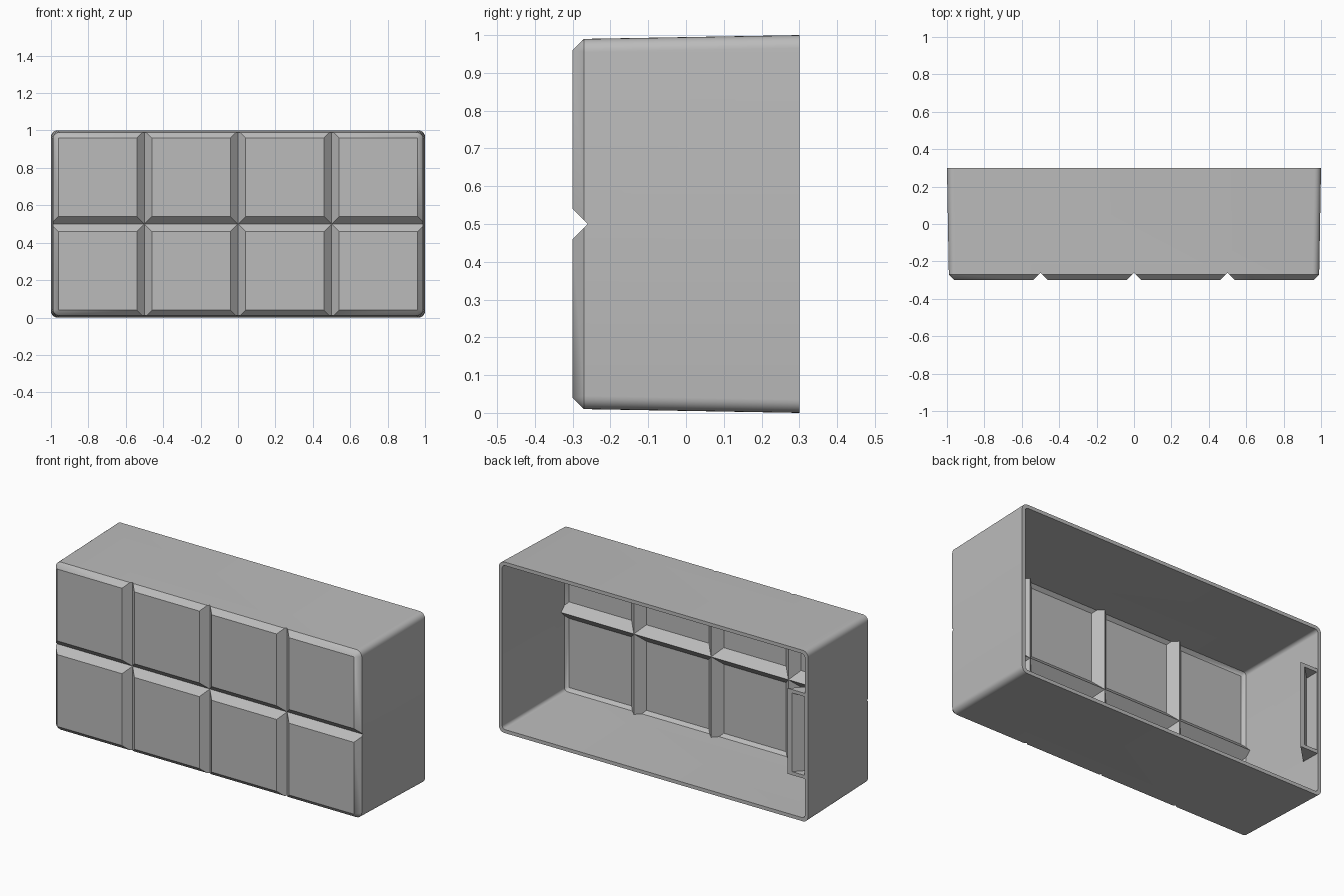
import bpy, bmesh
from math import cos, sin, pi, radians

default = bpy.data.objects.get("Cube")
if default:
    bpy.data.objects.remove(default, do_unlink=True)

MID = 0.5      # height of the centre line
WALL = 0.02    # shell thickness

grey = bpy.data.materials.new("plain_grey")
grey.use_nodes = True
colour = (0.5, 0.5, 0.5, 1)
grey.diffuse_color = colour
grey.node_tree.nodes["Principled BSDF"].inputs["Base Color"].default_value = colour


def finish(name, bm):
    bmesh.ops.remove_doubles(bm, verts=bm.verts, dist=1e-5)
    bmesh.ops.recalc_face_normals(bm, faces=bm.faces)
    mesh = bpy.data.meshes.new(name)
    bm.to_mesh(mesh)
    bm.free()
    mesh.materials.append(grey)
    obj = bpy.data.objects.new(name, mesh)
    bpy.context.collection.objects.link(obj)
    return obj


def rounded_ring(bm, y, half_x, half_z, radius, steps=6):
    """Loop of vertices round a rectangle with rounded corners."""
    ring = []
    for quarter, (sx, sz) in enumerate([(1, 1), (-1, 1), (-1, -1), (1, -1)]):
        for i in range(steps + 1):
            a = (quarter + i / steps) * pi / 2
            ring.append(bm.verts.new((sx * (half_x - radius) + radius * cos(a), y,
                                      MID + sz * (half_z - radius) + radius * sin(a))))
    return ring


def block(name, sections):
    """Solid lofted through rounded rectangles given as (y, half_x, radius)."""
    bm = bmesh.new()
    rings = [rounded_ring(bm, y, hx, hx - 0.5, r) for y, hx, r in sections]
    for a, b in zip(rings, rings[1:]):
        for i in range(len(a)):
            j = (i + 1) % len(a)
            bm.faces.new((a[i], a[j], b[j], b[i]))
    bm.faces.new(rings[0])
    bm.faces.new(rings[-1])
    return finish(name, bm)


def prism(name, profile, start, end, along_x=False):
    """Profile of (u, y) points extruded along z, or along x."""
    bm = bmesh.new()
    place = (lambda u, y, t: (t, y, u)) if along_x else (lambda u, y, t: (u, y, t))
    a, b = [[bm.verts.new(place(u, y, t)) for u, y in profile] for t in (start, end)]
    n = len(profile)
    for i in range(n):
        j = (i + 1) % n
        bm.faces.new((a[i], a[j], b[j], b[i]))
    bm.faces.new(a)
    bm.faces.new(b)
    return finish(name, bm)


def cut(target, cutter):
    mod = target.modifiers.new("cut", 'BOOLEAN')
    mod.operation = 'DIFFERENCE'
    mod.solver = 'EXACT'
    mod.object = cutter
    bpy.context.view_layer.objects.active = target
    bpy.ops.object.modifier_apply(modifier=mod.name)
    bpy.data.objects.remove(cutter, do_unlink=True)


def cut_grooves(target, apex):
    """V grooves that divide the front into four by two tiles."""
    depth = 0.2
    def vee(centre):
        return [(centre, apex), (centre + depth, apex - depth), (centre - depth, apex - depth)]
    for x in (-0.5, 0, 0.5):
        cut(target, prism("groove_cutter", vee(x), -0.2, 1.2))
    cut(target, prism("groove_cutter", vee(MID), -1.2, 1.2, along_x=True))


# Tiled shell, open at the back
shell = block("tiled_shell", [(0.3, 1, 0.035), (-0.27, 0.99, 0.035), (-0.3, 0.96, 0)])
cut_grooves(shell, -0.26)
cavity = block("cavity", [(0.34, 1 - WALL, 0.02), (-0.262, 0.97, 0.02), (-0.28, 0.952, 0)])
cut_grooves(cavity, -0.26 + WALL * 1.414)
cut(shell, cavity)

# Hollow wedge pocket on the inner side wall
pocket = prism("side_pocket", [(-0.985, 0.297), (-0.865, 0.297), (-0.985, 0.177)], 0.25, 0.75)
cut(pocket, prism("pocket_cutter", [(-0.975, 0.35), (-0.84, 0.35), (-0.975, 0.215)],
                  0.25 + WALL, 0.75 - WALL))

# Smooth rounded corners, sharp edges kept
bpy.ops.object.select_all(action='DESELECT')
for obj in (shell, pocket):
    obj.select_set(True)
bpy.context.view_layer.objects.active = shell
bpy.ops.object.shade_smooth_by_angle(angle=radians(30))
